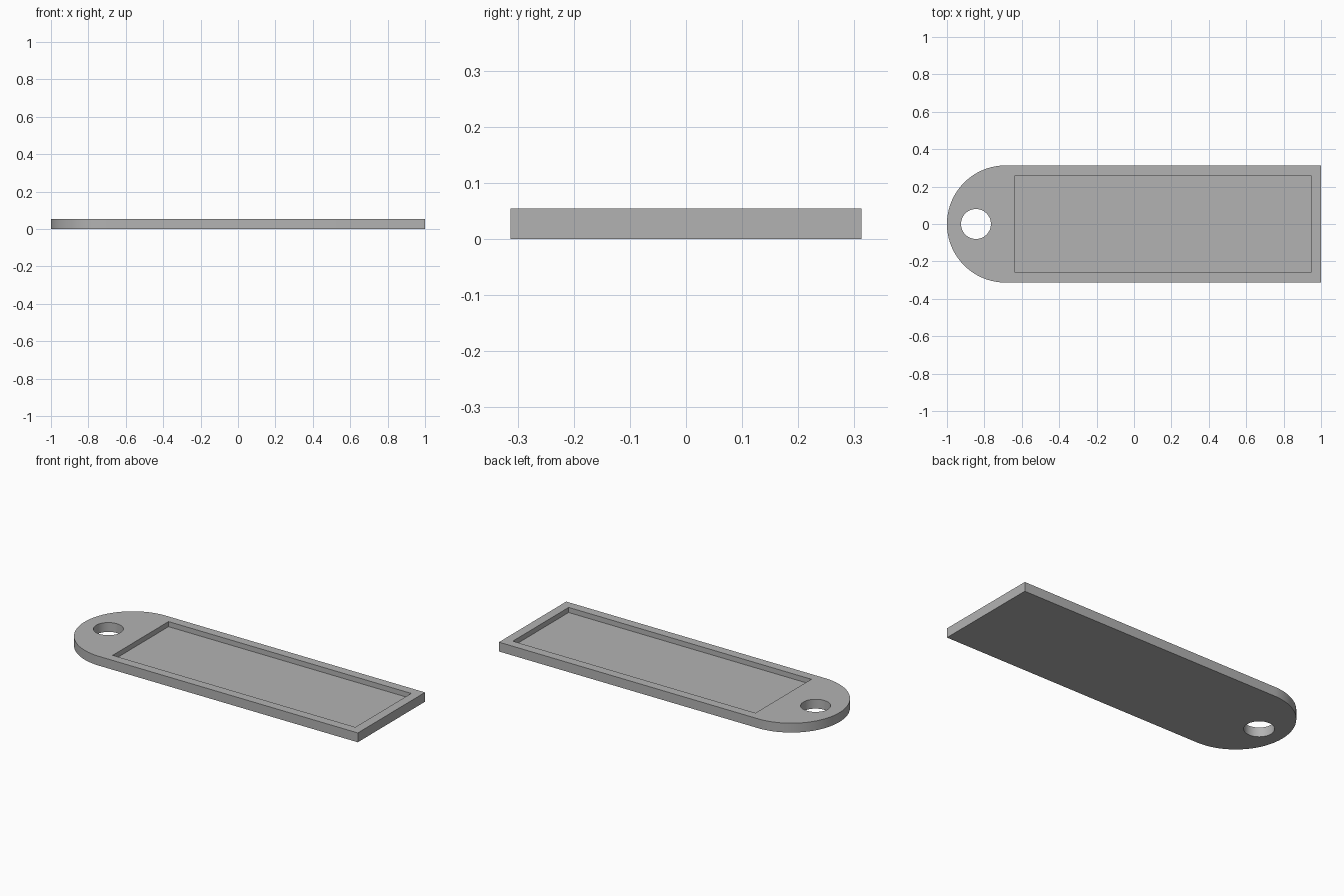
import bpy, bmesh, math

cube = bpy.data.objects.get("Cube")
if cube:
    bpy.data.objects.remove(cube, do_unlink=True)

HALF_WIDTH = 0.313
THICKNESS = 0.055
POCKET_DEPTH = 0.03

grey = bpy.data.materials.new("plain grey")
grey.use_nodes = True
colour = (0.45, 0.45, 0.45, 1)
grey.diffuse_color = colour
grey.node_tree.nodes["Principled BSDF"].inputs["Base Color"].default_value = colour


def arc(cx, radius, start, end, steps):
    """Points along an arc centred on the x axis."""
    angles = [start + (end - start) * i / steps for i in range(steps + 1)]
    return [(cx + radius * math.cos(a), radius * math.sin(a)) for a in angles]


def prism(name, outline, z0, z1):
    """Extrude a flat outline from z0 up to z1."""
    bm = bmesh.new()
    base = bm.faces.new([bm.verts.new((x, y, z0)) for x, y in outline])
    top = bmesh.ops.extrude_face_region(bm, geom=[base])["geom"]
    verts = [g for g in top if isinstance(g, bmesh.types.BMVert)]
    bmesh.ops.translate(bm, verts=verts, vec=(0, 0, z1 - z0))
    bmesh.ops.recalc_face_normals(bm, faces=bm.faces)
    mesh = bpy.data.meshes.new(name)
    bm.to_mesh(mesh)
    bm.free()
    mesh.materials.append(grey)
    obj = bpy.data.objects.new(name, mesh)
    bpy.context.collection.objects.link(obj)
    return obj


def carve(target, cutter):
    """Subtract the cutter from the target, then remove the cutter."""
    cutter.hide_render = True
    bpy.context.view_layer.objects.active = target
    mod = target.modifiers.new("carve", "BOOLEAN")
    mod.operation = "DIFFERENCE"
    mod.solver = "EXACT"
    mod.object = cutter
    bpy.ops.object.modifier_apply(modifier=mod.name)
    bpy.data.objects.remove(cutter, do_unlink=True)


# Tag body: square at one end, half round at the other
outline = [(1, -HALF_WIDTH), (1, HALF_WIDTH)]
outline += arc(HALF_WIDTH - 1, HALF_WIDTH, math.pi / 2, math.pi * 1.5, 64)
tag = prism("tag_body", outline, 0, THICKNESS)

# Shallow rectangular pocket in the top
pocket = [(-0.635, -0.26), (0.947, -0.26), (0.947, 0.26), (-0.635, 0.26)]
carve(tag, prism("pocket_cutter", pocket, THICKNESS - POCKET_DEPTH, THICKNESS + 0.1))

# Round hole through the rounded end
ring = arc(-0.845, 0.08, 0, math.tau, 64)[:-1]
carve(tag, prism("hole_cutter", ring, -0.1, THICKNESS + 0.1))

# Smooth curved walls, keep the rims crisp
bpy.ops.object.select_all(action="DESELECT")
tag.select_set(True)
bpy.context.view_layer.objects.active = tag
bpy.ops.object.shade_smooth_by_angle(angle=math.radians(30))
